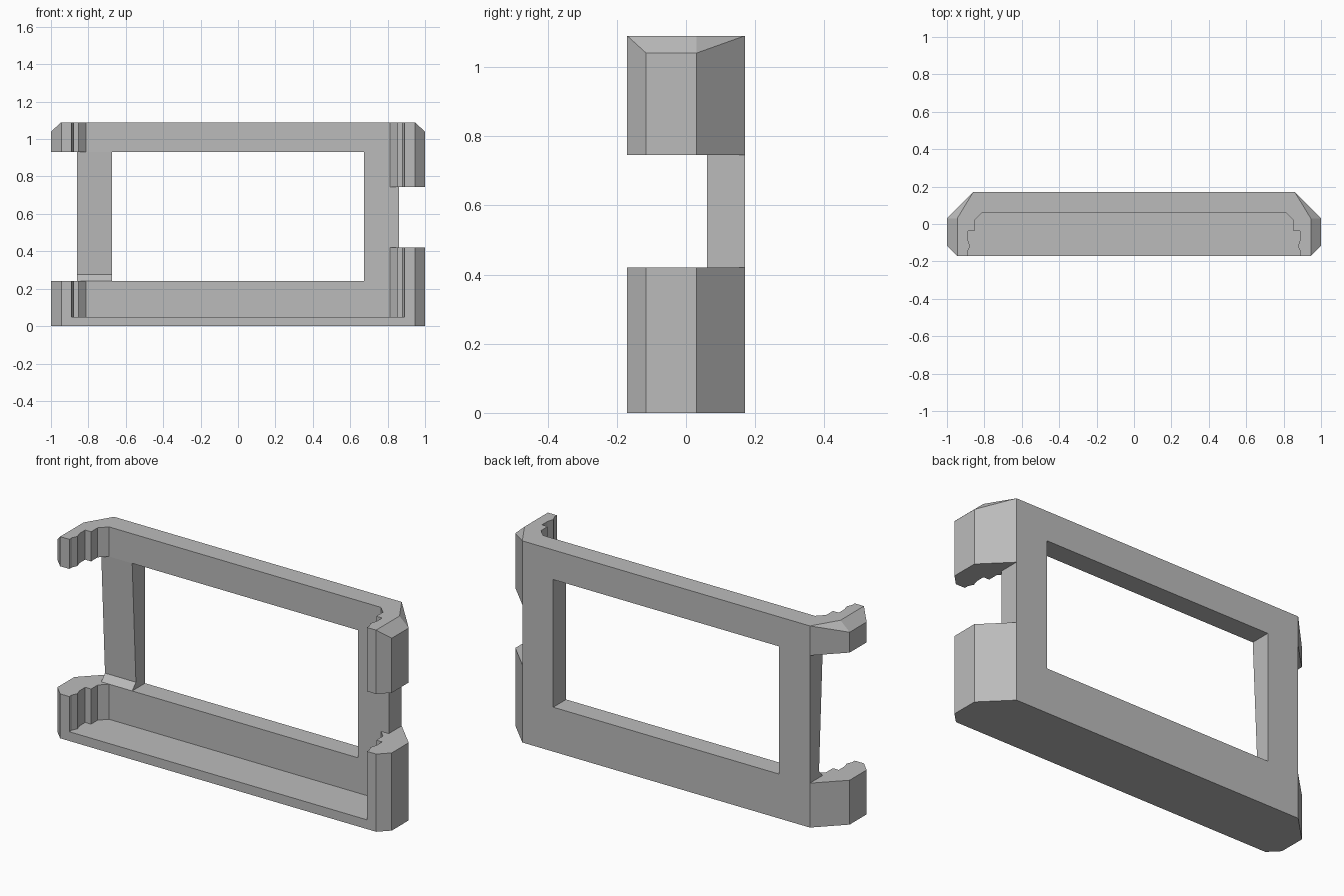
import bpy
import bmesh

if "Cube" in bpy.data.objects:
    bpy.data.objects.remove(bpy.data.objects["Cube"], do_unlink=True)

grey = bpy.data.materials.new("plain grey")
grey.use_nodes = True
colour = (0.5, 0.5, 0.5, 1)
grey.diffuse_color = colour
grey.node_tree.nodes["Principled BSDF"].inputs["Base Color"].default_value = colour

HEIGHT, BACK, PLATE_FRONT = 1.09, 0.17, 0.06
POST_X = 0.86


def new_object(name, bm):
    bmesh.ops.recalc_face_normals(bm, faces=bm.faces)
    mesh = bpy.data.meshes.new(name)
    bm.to_mesh(mesh)
    bm.free()
    mesh.materials.append(grey)
    obj = bpy.data.objects.new(name, mesh)
    bpy.context.collection.objects.link(obj)
    return obj


def prism(name, profile, low, high, along):
    """Extrude a profile along x (profile in y, z) or z (profile in x, y)."""
    def place(p, d):
        return (d, *p) if along == "x" else (*p, d)
    bm = bmesh.new()
    face = bm.faces.new([bm.verts.new(place(p, low)) for p in profile])
    grown = bmesh.ops.extrude_face_region(bm, geom=[face])["geom"]
    shift = place((0, 0), high - low)
    bmesh.ops.translate(bm, vec=shift, verts=[v for v in grown if isinstance(v, bmesh.types.BMVert)])
    return new_object(name, bm)


def box(name, x, y, z):
    return prism(name, [(x[0], y[0]), (x[1], y[0]), (x[1], y[1]), (x[0], y[1])], *z, "z")


def mirrored(half):
    return half + [(-x, y) for x, y in reversed(half)]


# Solid outer body, with chamfered ends on the top
bm = bmesh.new()
outline = [(POST_X, BACK, HEIGHT), (1, 0.03, 1.04), (1, -0.115, 1.04), (0.945, -BACK, HEIGHT)]
for side in (-1, 1):
    for x, y, top in outline:
        bm.verts.new((side * x, y, 0))
        bm.verts.new((side * x, y, top))
    bm.verts.new((side * 0.945, 0.03, HEIGHT))
bmesh.ops.convex_hull(bm, input=bm.verts)
bmesh.ops.dissolve_limit(bm, angle_limit=0.01, verts=bm.verts, edges=bm.edges)
frame = new_object("frame", bm)

# Pocket with stepped, lipped side walls, open at front and top
wall = [(0.89, -0.5), (0.89, -0.148), (0.877, -0.12), (0.888, -0.085), (0.888, -0.037),
        (0.853, -0.037), (0.853, 0.02), (0.813, PLATE_FRONT)]
cutters = [prism("pocket_cutter", mirrored(wall), 0.05, 1.5, "z")]

# Window through the back plate
opening = (0.24, 0.93)
cutters.append(box("window_cutter", (-0.675, 0.675), (-0.5, 0.5), opening))

# Gaps in the side arms
gap = (0.42, 0.745)
cutters.append(box("left_arm_cutter", (POST_X, 1.2), (-0.5, 0.5), gap))
cutters.append(box("left_front_cutter", (0.75, 1.2), (-0.5, PLATE_FRONT), gap))
cutters.append(box("right_arm_cutter", (-1.2, -POST_X), (-0.5, 0.5), opening))

# Tapered recess on the front of the right post
recess = [(-0.5, 0.24), (PLATE_FRONT, 0.24), (0.092, 0.275), (PLATE_FRONT, 0.93), (-0.5, 0.93)]
cutters.append(prism("right_post_cutter", recess, -1.2, -0.6, "x"))

# Carve the frame, then drop the cutters
bpy.context.view_layer.objects.active = frame
for cutter in cutters:
    cutter.hide_render = True
    cut = frame.modifiers.new(cutter.name, "BOOLEAN")
    cut.operation = "DIFFERENCE"
    cut.solver = "EXACT"
    cut.object = cutter
    bpy.ops.object.modifier_apply(modifier=cut.name)
    bpy.data.objects.remove(cutter, do_unlink=True)

# Tidy flat faces
bm = bmesh.new()
bm.from_mesh(frame.data)
bmesh.ops.remove_doubles(bm, verts=bm.verts, dist=0.0005)
bmesh.ops.dissolve_limit(bm, angle_limit=0.01, verts=bm.verts, edges=bm.edges)
bm.to_mesh(frame.data)
bm.free()
